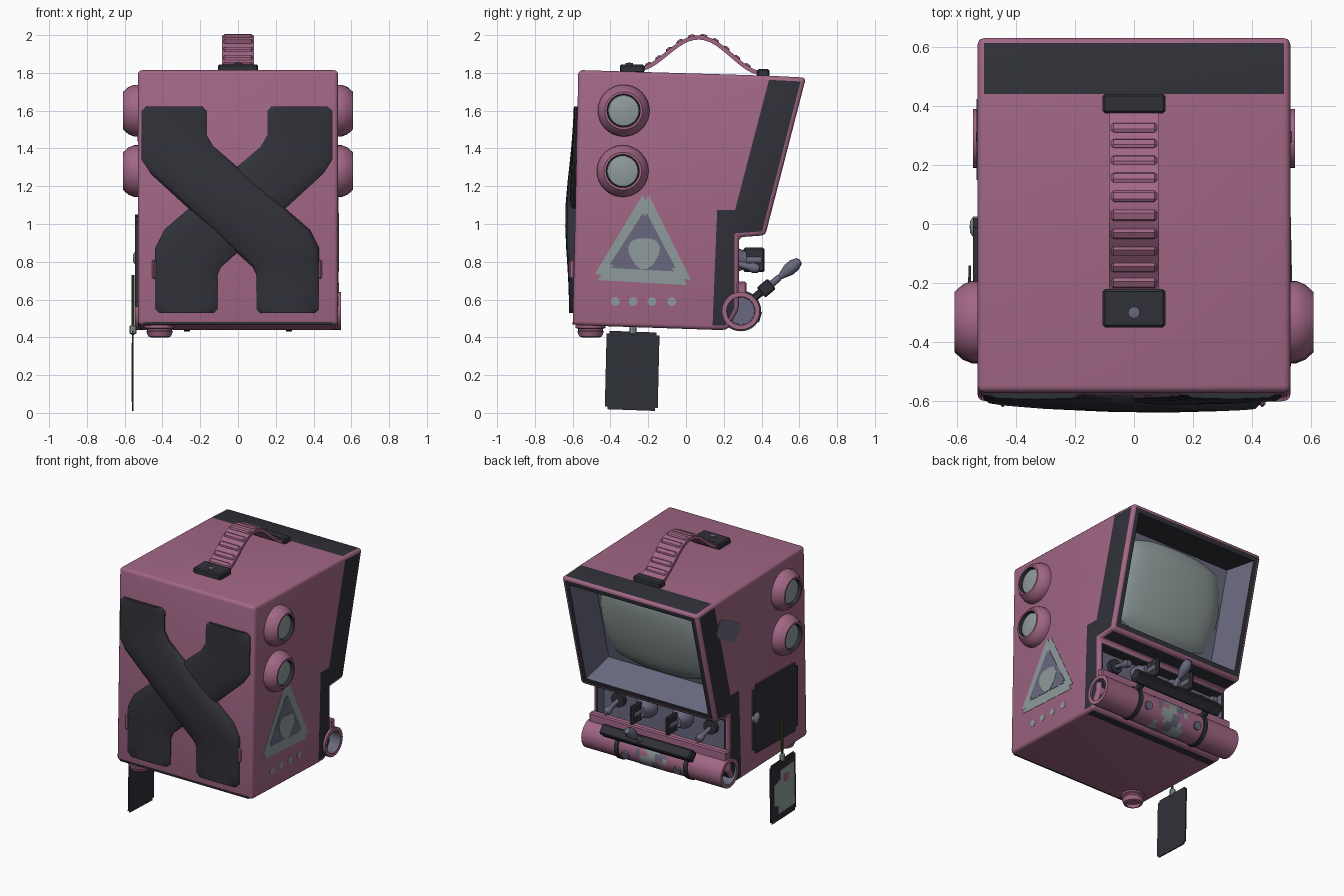
import bpy, bmesh, math
from mathutils import Vector, Matrix

if "Cube" in bpy.data.objects:
    bpy.data.objects.remove(bpy.data.objects["Cube"])


def material(name, rgb):
    m = bpy.data.materials.new(name)
    m.use_nodes = True
    m.diffuse_color = (*rgb, 1)
    m.node_tree.nodes["Principled BSDF"].inputs["Base Color"].default_value = (*rgb, 1)
    return m


PINK = material("dusty_pink", (0.36, 0.135, 0.235))
DARK = material("charcoal", (0.03, 0.03, 0.04))
SLATE = material("slate_violet", (0.14, 0.14, 0.21))
GREY = material("pale_grey", (0.28, 0.33, 0.33))
GREEN = material("cord_green", (0.05, 0.11, 0.03))


def finish(name, bm, *mats, angle=35):
    bmesh.ops.recalc_face_normals(bm, faces=bm.faces)
    me = bpy.data.meshes.new(name)
    bm.to_mesh(me)
    bm.free()
    for m in mats:
        me.materials.append(m)
    me.polygons.foreach_set("use_smooth", [True] * len(me.polygons))
    me.set_sharp_from_angle(angle=math.radians(angle))
    ob = bpy.data.objects.new(name, me)
    bpy.context.scene.collection.objects.link(ob)
    return ob


def box(name, mat, loc, size, tilt=0, bevel=0.008):
    bm = bmesh.new()
    bmesh.ops.create_cube(bm, size=1, matrix=Matrix.Diagonal((*size, 1)))
    if bevel:
        bmesh.ops.bevel(bm, geom=bm.edges[:], offset=bevel, segments=1, affect='EDGES')
    bm.transform(Matrix.Translation(loc) @ Matrix.Rotation(tilt, 4, 'X'))
    return finish(name, bm, mat)


def lathe(name, profile, loc, axis, mats, rule=None, n=32):
    # profile is (radius, height) along the given axis
    bm = bmesh.new()
    rings = [[bm.verts.new((r * math.cos(a), r * math.sin(a), h))
              for a in (2 * math.pi * i / n for i in range(n))] for r, h in profile]
    for j, (a, b) in enumerate(zip(rings, rings[1:])):
        for i in range(n):
            k = (i + 1) % n
            f = bm.faces.new((a[i], a[k], b[k], b[i]))
            f.material_index = rule(j, i) if rule else 0
    bmesh.ops.remove_doubles(bm, verts=bm.verts, dist=1e-5)
    bm.transform(Matrix.Translation(loc) @ Vector(axis).to_track_quat('Z', 'Y').to_matrix().to_4x4())
    return finish(name, bm, *mats)


def side_plate(name, mat, outline, x0, x1, rounding=0.0):
    # flat plate in the y-z plane
    bm = bmesh.new()
    face = bm.faces.new([bm.verts.new((x0, y, z)) for y, z in outline])
    if rounding:
        bmesh.ops.bevel(bm, geom=bm.verts[:], offset=rounding, segments=4, affect='VERTICES')
        face = bm.faces[:][0]
    other = [bm.verts.new((x1, v.co.y, v.co.z)) for v in face.verts]
    base = list(face.verts)
    bm.faces.new(other)
    for i in range(len(base)):
        k = (i + 1) % len(base)
        bm.faces.new((base[i], base[k], other[k], other[i]))
    return finish(name, bm, mat)


def disc_outline(y, z, r, n=14, wobble=0.0):
    return [(y + (r + wobble * math.sin(3 * a)) * math.cos(a), z + (r + wobble * math.sin(3 * a)) * math.sin(a))
            for a in (2 * math.pi * i / n for i in range(n))]


# Cabinet: pink shell and dark rear frame share one side profile
points = [(-.57, 1.815), (.44, 1.785), (.635, 1.775), (.42, .94), (.28, .93), (.28, .55),
          (.22, .44), (.14, .44), (-.6, .465), (.165, 1.075), (.26, 1.075)]
regions = [(0, 1, 10, 9, 7, 8), (1, 2, 3, 4, 5, 6, 7, 9, 10)]
bm = bmesh.new()
sides = [[bm.verts.new((x, y, z)) for y, z in points] for x in (-.53, .53)]
for s in sides:
    for idx, reg in enumerate(regions):
        bm.faces.new([s[i] for i in reg]).material_index = idx
for i in range(9):
    k = (i + 1) % 9
    f = bm.faces.new((sides[0][i], sides[0][k], sides[1][k], sides[1][i]))
    f.material_index = 1 if 1 <= i <= 6 else 0
bmesh.ops.recalc_face_normals(bm, faces=bm.faces)
edges = [e for e in bm.edges if e.calc_face_angle(0) > 0.4]
bmesh.ops.bevel(bm, geom=edges, offset=0.022, segments=3, affect='EDGES', profile=0.5)
bm.normal_update()
slant_n = Vector((0, .968, -.249))


def recess(direction, border, taper, depth):
    face = max((f for f in bm.faces if f.normal.dot(direction) > 0.99), key=lambda f: f.calc_area())
    bmesh.ops.inset_region(bm, faces=[face], thickness=border)
    bm.normal_update()
    walls = bmesh.ops.inset_region(bm, faces=[face], thickness=taper, depth=-depth)["faces"]
    bm.normal_update()
    for f in walls:
        f.material_index = 1 if f.normal.z < -0.6 else 2
    face.material_index = 2


recess(slant_n, 0.045, 0.07, 0.2)
recess(Vector((0, 1, 0)), 0.02, 0.01, 0.06)
finish("cabinet", bm, PINK, DARK, SLATE)

# Bulging screen at the bottom of the recess
bm = bmesh.new()
bmesh.ops.create_grid(bm, x_segments=18, y_segments=18, size=1)
for v in bm.verts:
    u, w = v.co.x, v.co.y
    v.co = (u * .41 * (1 - .09 * w * w), w * .315 * (1 - .09 * u * u),
            .075 * (1 - .5 * (u * u + w * w)) - .03 * max(abs(u), abs(w)) ** 8)
frame = Matrix(((-1, 0, 0, 0), (0, .249, .968, 0), (0, .968, -.249, 0), (0, 0, 0, 1)))
bm.transform(Matrix.Translation(Vector((0, .5275, 1.3575)) - slant_n * .195) @ frame)
finish("screen", bm, GREY)


# Crossed padded straps on the front
half = [((-.485, 1.622), (-.19, 1.622)), ((-.51, 1.6), (-.165, 1.6)), ((-.51, 1.34), (-.165, 1.47)),
        ((-.46, 1.265), (-.13, 1.41)), ((.08, .77), (.38, .97)), ((.097, .73), (.43, .87)),
        ((.097, .55), (.43, .55)), ((.12, .528), (.405, .528))]
columns = [(0, 0), (0, .6), (.06, 1), (.3, 1.1), (.5, 1.15), (.7, 1.1), (.94, 1), (1, .6), (1, 0)]


def strap(name, flip, lift):
    rows = [half[0]]
    for (a, b), (c, d) in zip(half, half[1:]):
        for s in (.25, .5, .75, 1):
            rows.append((Vector(a).lerp(Vector(c), s), Vector(b).lerp(Vector(d), s)))
    rows = [rows[0]] + rows + [rows[-1]]
    bm = bmesh.new()
    grid = []
    for j, (a, b) in enumerate(rows):
        line = []
        for t, h in columns:
            p = Vector(a).lerp(Vector(b), t)
            if j in (0, len(rows) - 1):
                h = 0
            puff = .014 + lift * math.exp(-((p.y - 1.05) / .33) ** 2)
            y = -.6 + (p.y - .465) * .022 + .01 - h * (puff + .01)
            line.append(bm.verts.new((-p.x - .01 if flip else p.x, y, p.y)))
        grid.append(line)
    for a, b in zip(grid, grid[1:]):
        for i in range(len(columns) - 1):
            bm.faces.new((a[i], a[i + 1], b[i + 1], b[i]))
    finish(name, bm, DARK, angle=50)


strap("front_strap_under", True, .012)
strap("front_strap_over", False, .03)
for x in (-.445, .435):
    box("strap_clip", PINK, (x, -.605, .76), (.02, .03, .1))
box("front_seam", DARK, (0, -.596, .474), (1.0, .01, .012), bevel=0)

# Round lamps on both sides
ring = [(.137, -.01), (.137, .02), (.125, .05), (.1, .078), (.088, .078), (.086, .05), (.08, .05)]
for s in (-1, 1):
    for z, y in ((1.6, -.33), (1.28, -.335)):
        lathe("lamp_housing", ring, (s * .53, y, z), (s, 0, 0), (PINK, DARK), lambda j, i: int(j > 3))
        lathe("lamp_lens", [(.083, .045), (.08, .058), (.045, .066), (0, .068)], (s * .53, y, z), (s, 0, 0), (GREY,))

# Warning sign and dots on the left side
side_plate("sign_outer", GREY, [(-.212, 1.185), (-.5, .705), (.04, .675)], .525, .532, .035)
side_plate("sign_middle", SLATE, [(-.217, 1.075), (-.415, .768), (-.045, .748)], .528, .534, .02)
side_plate("sign_centre", GREY, disc_outline(-.222, .85, .082, 18, .008), .53, .536)
for y in (-.375, -.28, -.18, -.075):
    side_plate("sign_dot", GREY, disc_outline(y, .59, .024, 9), .525, .532)

# Door, patch, cord and hanging tag on the right side
side_plate("side_door", DARK, [(-.47, .56), (.02, .57), (.02, 1.05), (-.47, 1.04)], -.545, -.52, .03)
side_plate("side_patch", SLATE, [(.376, 1.66), (.14, 1.54), (.22, 1.43), (.43, 1.55)], -.533, -.525, .015)
lathe("door_knob", [(.035, 0), (.035, .015), (.02, .025), (0, .027)], (-.53, -.01, .82), (-1, 0, 0), (GREY,), n=16)
lathe("tag_cord", [(0, 0), (.008, 0), (.008, .3), (0, .3)], (-.556, -.28, .43), (0, 0, 1), (GREEN,), n=8)
lathe("cord_knot", [(0, 0), (.018, .01), (.018, .05), (0, .06)], (-.556, -.28, .41), (0, 0, 1), (GREY,), n=8)
side_plate("hanging_tag", DARK, [(-.43, .02), (-.15, .01), (-.14, .425), (-.42, .435)], -.56, -.552, .015)
side_plate("tag_print", GREY, [(-.41, .07), (-.23, .06), (-.23, .12), (-.18, .13), (-.18, .27), (-.25, .3),
                               (-.25, .36), (-.4, .37)], -.563, -.558)
side_plate("tag_spot", PINK, disc_outline(-.32, .29, .03), -.565, -.56)

# Ribbed carry handle
def arch(y):
    return 1.806 - .03 * (y + .25) + .18 * (.5 + .5 * math.cos(math.pi * (y - .07) / .335))


box("handle_mount_front", DARK, (0, -.285, 1.822), (.212, .13, .045))
lathe("mount_screw", [(.02, 0), (.02, .008), (0, .012)], (0, -.3, 1.843), (0, 0, 1), (SLATE,), n=16)
box("handle_mount_back", DARK, (0, .408, 1.797), (.212, .066, .045))
bm = bmesh.new()
prev = first = None
for i in range(25):
    y = -.26 + .66 * i / 24
    z = arch(y)
    m = (arch(y + .001) - arch(y - .001)) / .002
    off = Vector((0, -m, 1)).normalized() * .022
    now = [bm.verts.new(Vector((x, y, z)) + off * k) for x, k in ((-.085, 0), (.085, 0), (.085, 1), (-.085, 1))]
    if prev:
        for a in range(4):
            b = (a + 1) % 4
            bm.faces.new((prev[a], prev[b], now[b], now[a]))
    prev = now
finish("handle_strap", bm, PINK)
for i in range(10):
    y = -.19 + .056 * i
    slope = math.atan((arch(y + .01) - arch(y - .01)) / .02)
    box("handle_rib", PINK, (0, y - .02 * math.sin(slope), arch(y) + .02 * math.cos(slope)), (.155, .038, .022), slope)

# Pink tube under the controls with hollow ends and a painted middle
lathe("lower_tube", [(0, -.42), (.072, -.42), (.075, -.545), (.1, -.545), (.1, .545), (.075, .545), (.072, .42), (0, .42)],
      (0, .29, .54), (1, 0, 0), (PINK, SLATE), lambda j, i: int(j in (0, 1, 5, 6)))
lathe("tube_paint", [(.102, -.12 + .03 * k) for k in range(9)], (0, .29, .54), (1, 0, 0), (PINK, GREY, SLATE),
      lambda j, i: (1 + int(math.sin(j * 1.1 + i * .4) > .3)) if math.sin(j * .9 - i * .5) > -.6 else 0)
box("tube_ridge", PINK, (0, .295, .655), (1.07, .05, .08))

# Rail, brackets and lever
box("control_rail", DARK, (0, .425, .66), (.7, .075, .07), math.radians(40))
for x in (-.27, .27):
    lathe("tube_bracket", [(.098, -.015), (.108, -.015), (.108, .015), (.098, .015)], (x, .29, .54), (1, 0, 0), (DARK,))
    box("rail_link", DARK, (x, .38, .625), (.04, .1, .04), math.radians(40))
    lathe("bracket_button", [(.028, 0), (.028, .015), (0, .015)], (x * .75, .38, .51), (0, 1, -.3), (SLATE,), n=16)
lathe("lever_handle", [(0, 0), (.018, 0), (.018, .09), (.014, .1), (.034, .16), (.034, .2), (.02, .235), (0, .24)],
      (.04, .42, .655), (0, .77, .64), (SLATE,), n=16)

# Knobs and toggle switches on the control panel
for s in (-1, 1):
    lathe("control_knob", [(.075, 0), (.075, .03), (.06, .06), (.045, .1), (0, .1)], (s * .14, .22, .81), (0, 1, 0), (SLATE,), n=20)
    box("knob_grip", DARK, (s * .14, .36, .81), (.028, .11, .13))
    lathe("knob_cap", [(.022, 0), (.022, .13), (0, .135)], (s * .14, .27, .81), (0, 1, 0), (SLATE,), n=12)
    lathe("switch_base", [(.05, 0), (.05, .03), (0, .035)], (s * .36, .22, .8), (0, 1, 0), (DARK,), n=16)
    lathe("switch_toggle", [(.014, 0), (.018, .1), (.028, .13), (.02, .16), (0, .165)], (s * .36, .23, .8), (0, 1, -.25), (SLATE,), n=12)

# Ringed foot under the cabinet
lathe("ringed_foot", [(.08, .08), (.08, .05), (.066, .045), (.066, .035), (.07, .03), (.06, .005), (.045, 0), (.04, .02), (0, .02)],
      (-.415, -.505, .4), (0, 0, 1), (PINK,), n=24)
